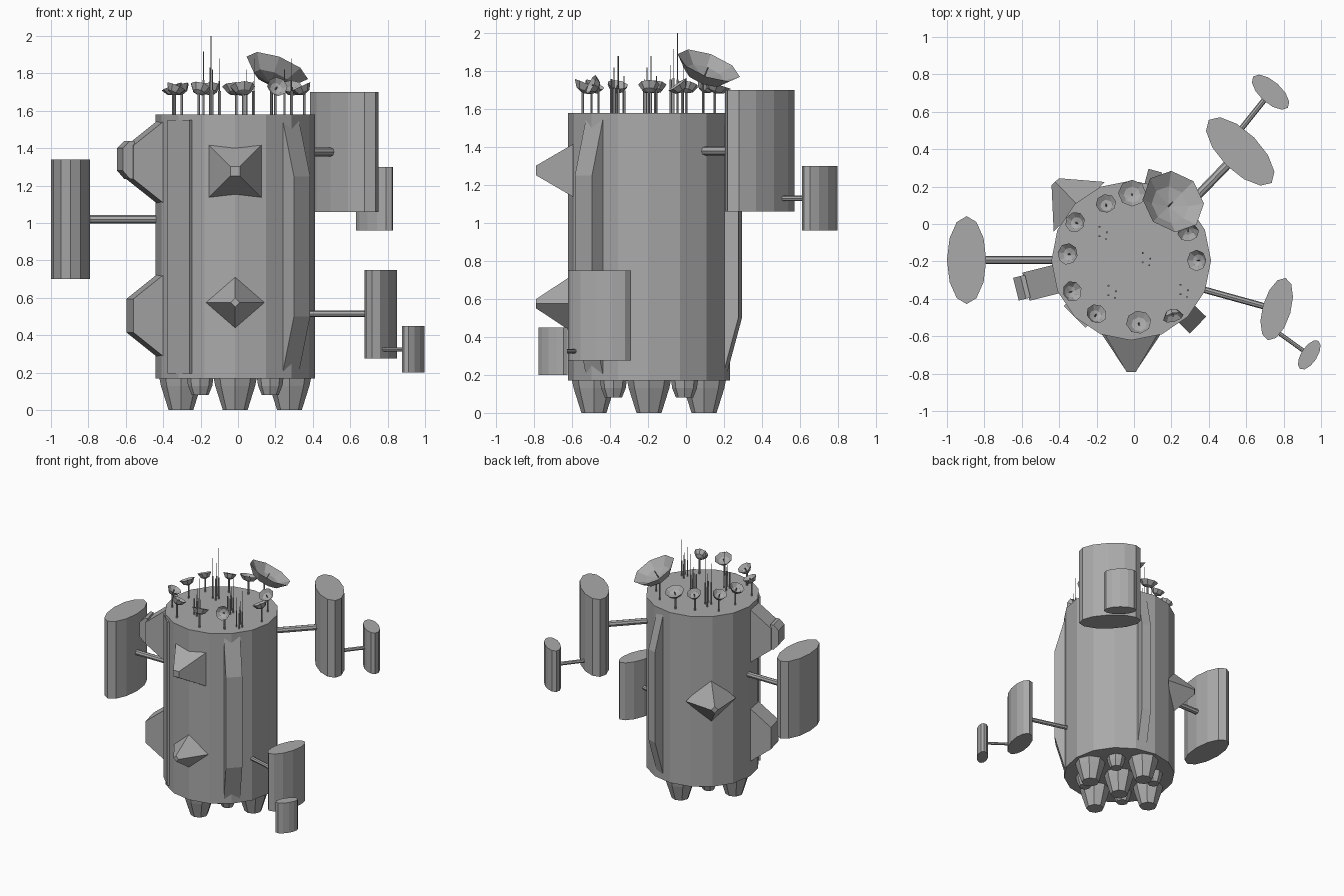
import bpy, bmesh, math
from mathutils import Vector, Matrix

if "Cube" in bpy.data.objects:
    bpy.data.objects.remove(bpy.data.objects["Cube"])

CX, CY = -0.015, -0.195          # axis of the hull
TOP, BOTTOM = 1.58, 0.17

grey = bpy.data.materials.new("hull grey")
grey.diffuse_color = (0.40, 0.40, 0.40, 1)
grey.use_nodes = True
grey.node_tree.nodes["Principled BSDF"].inputs["Base Color"].default_value = grey.diffuse_color


def finish(name, bm, matrix=Matrix()):
    bm.transform(matrix)
    bmesh.ops.recalc_face_normals(bm, faces=bm.faces)
    me = bpy.data.meshes.new(name)
    bm.to_mesh(me)
    bm.free()
    me.materials.append(grey)
    ob = bpy.data.objects.new(name, me)
    bpy.context.collection.objects.link(ob)
    return ob


def lathe(name, profile, sides, matrix=Matrix(), sx=1.0, sy=1.0):
    """Revolve (radius, z) points about z; the open ends are capped."""
    bm = bmesh.new()
    rings = []
    for r, z in profile:
        if r == 0:
            rings.append([bm.verts.new((0, 0, z))] * sides)
        else:
            rings.append([bm.verts.new((r * sx * math.cos(2 * math.pi * i / sides),
                                        r * sy * math.sin(2 * math.pi * i / sides), z))
                          for i in range(sides)])
    for a, b in zip(rings, rings[1:]):
        for i in range(sides):
            j = (i + 1) % sides
            bm.faces.new(list(dict.fromkeys((a[i], a[j], b[j], b[i]))))
    for ring, (r, z) in zip((rings[0], rings[-1]), (profile[0], profile[-1])):
        if r:
            bm.faces.new(ring)
    return finish(name, bm, matrix)


def rod(name, a, b, r, sides=8):
    a, b = Vector(a), Vector(b)
    d = b - a
    m = Matrix.Translation(a) @ d.to_track_quat('Z', 'Y').to_matrix().to_4x4()
    return lathe(name, [(r, 0), (r, d.length)], sides, m)


def radial(angle):
    """Frame at the hull axis with local x pointing outward at the angle."""
    return Matrix.Translation((CX, CY, 0)) @ Matrix.Rotation(math.radians(angle), 4, 'Z')


def fairing(name, angle, profile, width):
    """Extrude a (radius, z) profile sideways and put it on the hull."""
    bm = bmesh.new()
    sides = [[bm.verts.new((r, s * width / 2, z)) for r, z in profile] for s in (-1, 1)]
    n = len(profile)
    for side in sides:
        bm.faces.new(side)
    for i in range(n):
        j = (i + 1) % n
        bm.faces.new((sides[0][i], sides[0][j], sides[1][j], sides[1][i]))
    return finish(name, bm, radial(angle))


def spike(name, angle, z, half, tip, turn, r0=0.375, r1=0.595):
    """Blunt four-sided pyramid pointing out from the hull."""
    m = radial(angle) @ Matrix.Translation((0, 0, z)) @ Matrix.Rotation(math.pi / 2, 4, 'Y') \
        @ Matrix.Rotation(math.radians(turn), 4, 'Z')
    return lathe(name, [(half, r0), (tip, r1)], 4, m)


def pod(name, x, y, z0, z1, long, short, angle):
    """Upright elliptical drum, its long axis at the angle in plan."""
    m = Matrix.Translation((x, y, 0)) @ Matrix.Rotation(math.radians(angle), 4, 'Z')
    return lathe(name, [(1, z0), (1, z1)], 12, m, long, short)


def dish(name, x, y, z, r, depth, tilt, heading):
    """Bowl on a mast; z is the rim centre, tilted toward the heading."""
    m = Matrix.Translation((x, y, z)) @ Matrix.Rotation(math.radians(heading), 4, 'Z') \
        @ Matrix.Rotation(math.radians(tilt), 4, 'Y')
    lathe(name, [(0, -depth), (0.62 * r, -0.7 * depth), (r, 0),
                 (0.6 * r, -0.5 * depth), (0, -0.75 * depth)], 8, m)
    base = m @ Vector((0, 0, -0.9 * depth))
    rod(name + "_mast", (base.x, base.y, TOP - 0.01), base, 0.007, 6)
    rod(name + "_feed", base, m @ Vector((0, 0, -0.1 * depth)), 0.004, 5)


# Hull
lathe("hull", [(0.427, BOTTOM), (0.427, TOP)], 16, Matrix.Translation((CX, CY, 0)))

# Engine nozzles: large in a cross, small between them
big_nozzle = [(0.117, 0.18), (0.107, 0.13), (0.066, 0)]
small_nozzle = [(0.072, 0.18), (0.065, 0.13), (0.045, 0.08)]
lathe("nozzle_centre", big_nozzle, 8, Matrix.Translation((CX, CY, 0)))
for i in range(4):
    lathe(f"nozzle_large_{i}", big_nozzle, 8,
          radial(90 * i) @ Matrix.Translation((0.29, 0, 0)))
    lathe(f"nozzle_small_{i}", small_nozzle, 8,
          radial(90 * i + 45) @ Matrix.Translation((0.265, 0, 0)))

# Long tapered fairings and the flat strip
long_profile = [(0.36, 0.17), (0.405, 0.17), (0.497, 0.5), (0.497, 1.25), (0.405, 1.58), (0.36, 1.58)]
fairing("fairing_front_right", -44, long_profile, 0.125)
fairing("fairing_back", 75, long_profile, 0.075)
fairing("strip_front_left", -135, [(0.36, 0.195), (0.428, 0.195), (0.428, 1.55), (0.36, 1.55)], 0.165)

# Left side blisters, the upper one with a hatch
for name, z in (("upper", 1.325), ("lower", 0.505)):
    fairing(f"blister_{name}", 194, [(0.38, z - 0.245), (0.58, z - 0.09),
                                     (0.58, z + 0.09), (0.38, z + 0.245)], 0.155)
fairing("blister_hatch", 194, [(0.57, 1.235), (0.595, 1.235), (0.635, 1.28),
                               (0.635, 1.40), (0.595, 1.44), (0.57, 1.44)], 0.125)

# Blunt pyramids
spike("spike_front_upper", -90, 1.277, 0.217, 0.036, 45)
spike("spike_front_lower", -90, 0.575, 0.17, 0.024, 0)
spike("spike_back_left", 134, 0.88, 0.19, 0.027, 0, 0.40, 0.585)

# Side pods and struts
pod("pod_left", -0.895, -0.193, 0.70, 1.34, 0.235, 0.105, 90)
rod("strut_left", (-0.40, -0.193, 1.02), (-0.88, -0.193, 1.02), 0.022)
pod("pod_back_right", 0.568, 0.388, 1.06, 1.70, 0.238, 0.105, 135)
rod("strut_back_right", (0.27, 0.08, 1.38), (0.568, 0.388, 1.38), 0.024)
pod("pod_back_right_small", 0.73, 0.705, 0.96, 1.30, 0.125, 0.058, 138)
rod("strut_back_right_small", (0.55, 0.48, 1.13), (0.73, 0.705, 1.13), 0.015)
pod("pod_front_right", 0.763, -0.455, 0.275, 0.75, 0.173, 0.076, 74)
rod("strut_front_right", (0.37, -0.35, 0.515), (0.75, -0.455, 0.515), 0.017)
pod("pod_front_right_small", 0.937, -0.70, 0.2, 0.45, 0.09, 0.043, 57)
rod("strut_front_right_small", (0.77, -0.58, 0.325), (0.937, -0.70, 0.325), 0.011)

# Dishes around the roof: x, y, rim radius, tilt, heading
dish("dish_main", 0.21, 0.12, 1.83, 0.175, 0.10, 29, 45)
small_dishes = [(-0.315, 0.01, .056, 22, 150), (-0.15, 0.11, .055, 25, 100),
                (-0.01, 0.165, .075, 18, 90), (-0.355, -0.16, .058, 22, 170),
                (-0.33, -0.36, .056, 24, 20), (-0.2, -0.48, .056, 28, 60),
                (0.025, -0.525, .068, 25, 100), (0.21, -0.5, .056, 65, -75),
                (0.335, -0.195, .057, 25, 180), (0.29, -0.045, .058, 35, -80)]
for i, (x, y, r, tilt, head) in enumerate(small_dishes):
    dish(f"dish_small_{i}", x, y, 1.73, r, 0.05, tilt, head)

# Antenna clusters, each a stout base with a thin whip
offsets = [(-0.02, 0.035), (0.02, 0.005), (-0.02, -0.015), (0.015, -0.03)]
clusters = [(-0.165, -0.05, 2.0), (0.067, -0.19, 1.88), (-0.117, -0.365, 1.88), (0.268, -0.36, 1.88)]
for i, (x, y, top) in enumerate(clusters):
    for k, (dx, dy) in enumerate(offsets):
        h = (top - TOP) * (0.65, 1.0, 0.8, 0.6)[k]
        s = TOP + h * (0.6, 0.42, 0.55, 0.7)[k]
        p = (x + dx, y + dy)
        rod(f"antenna_{i}_{k}", (*p, TOP - 0.01), (*p, s), 0.006, 5)
        rod(f"whip_{i}_{k}", (*p, s), (*p, TOP + h), 0.002, 4)
